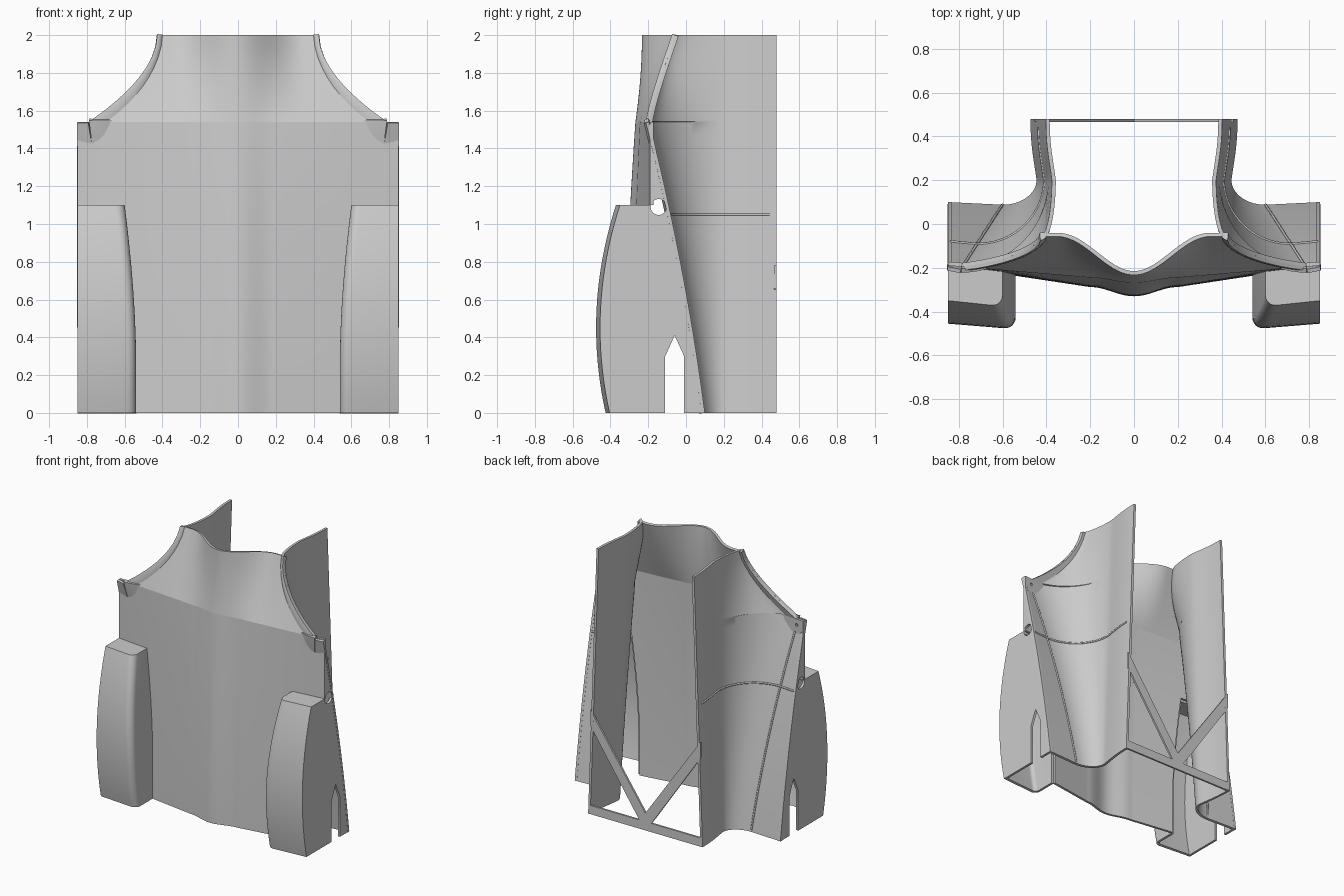
import bpy, bmesh, math
from mathutils import Vector

if "Cube" in bpy.data.objects:
    bpy.data.objects.remove(bpy.data.objects["Cube"])

grey = bpy.data.materials.new("plain_grey")
grey.use_nodes = True
grey.diffuse_color = (0.6, 0.6, 0.6, 1)
grey.node_tree.nodes["Principled BSDF"].inputs["Base Color"].default_value = (0.6, 0.6, 0.6, 1)

HALF = 0.85      # half width
SHOULDER = 1.54  # top of the straight panel
POD_TOP = 1.1
TOP = 2.0
WALL = 0.018
BACK = 0.48


def span(a, b, n):
    return [a + (b - a) * i / n for i in range(n + 1)]


def bezier(a, b, c, d, n):
    a, b, c, d = map(Vector, (a, b, c, d))
    return [a * (1-t)**3 + b * 3*t*(1-t)**2 + c * 3*t*t*(1-t) + d * t**3 for t in span(0, 1, n)]


def apply(ob, kind, **settings):
    mod = ob.modifiers.new(kind.title(), kind)
    for key, value in settings.items():
        setattr(mod, key, value)
    bpy.context.view_layer.objects.active = ob
    bpy.ops.object.modifier_apply(modifier=mod.name)


def make(name, bm):
    me = bpy.data.meshes.new(name)
    bm.to_mesh(me)
    bm.free()
    me.materials.append(grey)
    ob = bpy.data.objects.new(name, me)
    bpy.context.collection.objects.link(ob)
    return ob


def finish(ob, mirror):
    if mirror:
        apply(ob, 'MIRROR')
    bpy.ops.object.select_all(action='DESELECT')
    ob.select_set(True)
    bpy.context.view_layer.objects.active = ob
    bpy.ops.object.shade_smooth_by_angle(angle=math.radians(30))
    return ob


def shell(name, rows, mirror=True):
    """Skin between rows of points, thickened inwards."""
    bm = bmesh.new()
    grid = [[bm.verts.new(p) for p in row] for row in rows]
    for low, high in zip(grid, grid[1:]):
        for j in range(len(low) - 1):
            bm.faces.new((low[j], low[j+1], high[j+1], high[j]))
    ob = make(name, bm)
    apply(ob, 'SOLIDIFY', thickness=WALL, offset=-1)
    return finish(ob, mirror)


def slab(name, points, offset):
    """Flat outline pushed along an offset vector."""
    bm = bmesh.new()
    face = bm.faces.new([bm.verts.new(p) for p in points])
    new = bmesh.ops.extrude_face_region(bm, geom=[face])["geom"]
    bmesh.ops.translate(bm, vec=offset, verts=[v for v in new if isinstance(v, bmesh.types.BMVert)])
    bmesh.ops.recalc_face_normals(bm, faces=bm.faces)
    return make(name, bm)


def drill(ob, centre, radius, rotation):
    bpy.ops.mesh.primitive_cylinder_add(vertices=32, radius=radius, depth=0.2,
                                        location=centre, rotation=rotation)
    cutter = bpy.context.object
    cutter.hide_render = True
    apply(ob, 'BOOLEAN', object=cutter, operation='DIFFERENCE', solver='EXACT')
    bpy.data.objects.remove(cutter)


# Shape rules
def front_y(x, z):
    x = abs(x)
    lean = 0.14 - 0.035 * (z / POD_TOP) ** 1.7
    if x > 0.2:
        profile = 0.7 * (HALF - x) / 0.65
    else:
        profile = 0.7 + 0.15 * (1 + math.cos(math.pi * x / 0.2))
    y = -0.19 - lean * profile
    if z > SHOULDER:
        wave = -0.145 - 0.088 * math.cos(math.pi * min(x, 0.35) / 0.35)
        y += (wave - y) * (z - SHOULDER) / (TOP - SHOULDER)
    return y


def shoulder_x(z):
    return 0.43 + 0.36 * ((TOP - z) / (TOP - SHOULDER)) ** 1.9


def pod_inner_x(z):
    return 0.54 + 0.06 * (max(0, z - 0.3) / 0.8) ** 1.7


def pod_front_y(z):
    return -0.455 + 0.105 * ((z - 0.45) / 0.65) ** 2


def rear_y(z):
    return 0.1 - 0.13 * z - 0.04 * z * z


def crease(z):
    if z > SHOULDER:
        x = shoulder_x(z)
        return Vector((x, front_y(x, z), z))
    y = rear_y(z)
    return Vector((0.6 + 0.19 * (0.1 - y) / 0.295, y - 0.012, z))


def flank(z):
    start = crease(z)
    neck = Vector((0.445 - 0.035 * z, 0.2, z))
    end = Vector((neck.x + 0.028, BACK, z))
    reach = start + Vector((0.6 * (neck.x - start.x), 0, 0))
    pull = Vector((0, 0.5 * (neck.y - start.y), 0))
    fore = bezier(start, reach, neck - pull, neck, 20)
    return fore + bezier(neck, neck + Vector((0.01, 0.08, 0)), end - Vector((0, 0.13, 0)), end, 10)[1:]


# Front panel in three bands
def panel(name, heights, width):
    shell(name, [[(x, front_y(x, z), z) for x in span(-width(z), width(z), 72)]
                 for z in heights], mirror=False)
    return bpy.data.objects[name]


panel("lower_front_panel", span(0, POD_TOP, 16), pod_inner_x)
middle = panel("middle_front_panel", span(POD_TOP, SHOULDER, 6), lambda z: HALF)
for side in (-1, 1):
    drill(middle, (side * 0.79, -0.2, 1.495), 0.011, (math.pi / 2, 0, 0))
panel("upper_front_panel", [SHOULDER + 0.46 * t * t for t in span(0, 1, 16)], shoulder_x)


# Curved flanks and the flat gussets beside them
shell("side_flank", [flank(z) for z in span(0, SHOULDER, 24)
                     + [SHOULDER + 0.46 * t * t for t in span(0, 1, 14)][1:]])
shell("rear_gusset", [[(HALF, rear_y(z), z), crease(z)] for z in span(0, SHOULDER, 24)])


# Front pods, open at the bottom and rear
def pod_row(z):
    xi, y = pod_inner_x(z), pod_front_y(z)
    corner = Vector((xi, y - 0.025, z))
    a, b = corner + Vector((0, 0.05, 0)), corner + Vector((0.05, 0.004, 0))
    return [Vector((xi, front_y(xi, z), z))] + bezier(a, a.lerp(corner, .55), b.lerp(corner, .55), b, 6) \
        + [Vector((HALF, y, z))]


shell("pod_wall", [pod_row(z) for z in span(0, POD_TOP, 20)])
cap = slab("pod_top", pod_row(POD_TOP) + [(HALF, front_y(HALF, POD_TOP), POD_TOP)], (0, 0, -WALL))
finish(cap, True)

# End plates with a pointed notch and a round hole
outline = [(pod_front_y(z), z) for z in span(0, POD_TOP, 20)]
outline += [(-0.19, POD_TOP), (-0.19, SHOULDER)]
outline += [(rear_y(z), z) for z in span(SHOULDER - 0.02, 0, 24)]
outline += [(-0.01, 0), (-0.01, 0.3), (-0.06, 0.41), (-0.11, 0.3), (-0.11, 0)]
plate = slab("end_plate", [(HALF, y, z) for y, z in outline], (-WALL, 0, 0))
drill(plate, (HALF, -0.145, 1.09), 0.042, (0, math.pi / 2, 0))
finish(plate, True)

# Rear frame: bottom bar and V braces
bar = slab("rear_bottom_bar", [(0, BACK, 0), (0.465, BACK, 0), (0.465, BACK, 0.065), (0, BACK, 0.065)],
           (0, -0.014, 0))
finish(bar, True)
brace = slab("rear_brace", [(x, BACK, z) for x, z in
             [(0, 0.13), (0, 0.05), (0.04, 0.05), (0.455, 0.66), (0.455, 0.78)]], (0, -0.014, 0))
finish(brace, True)


# Thin seam ribs on the outside of the flanks
def rib(name, points):
    cu = bpy.data.curves.new(name, 'CURVE')
    cu.dimensions = '3D'
    cu.bevel_depth = 0.007
    cu.bevel_resolution = 1
    for side in (-1, 1):
        sp = cu.splines.new('POLY')
        sp.points.add(len(points) - 1)
        for dot, p in zip(sp.points, points):
            dot.co = (side * p[0], p[1], p[2], 1)
    cu.materials.append(grey)
    bpy.context.collection.objects.link(bpy.data.objects.new(name, cu))


rib("cross_seam", [Vector((HALF - 0.01, rear_y(1.05), 1.05))] + flank(1.05)[:-1])
rib("crease_seam", [crease(z) for z in span(0.01, SHOULDER - 0.04, 24)])
